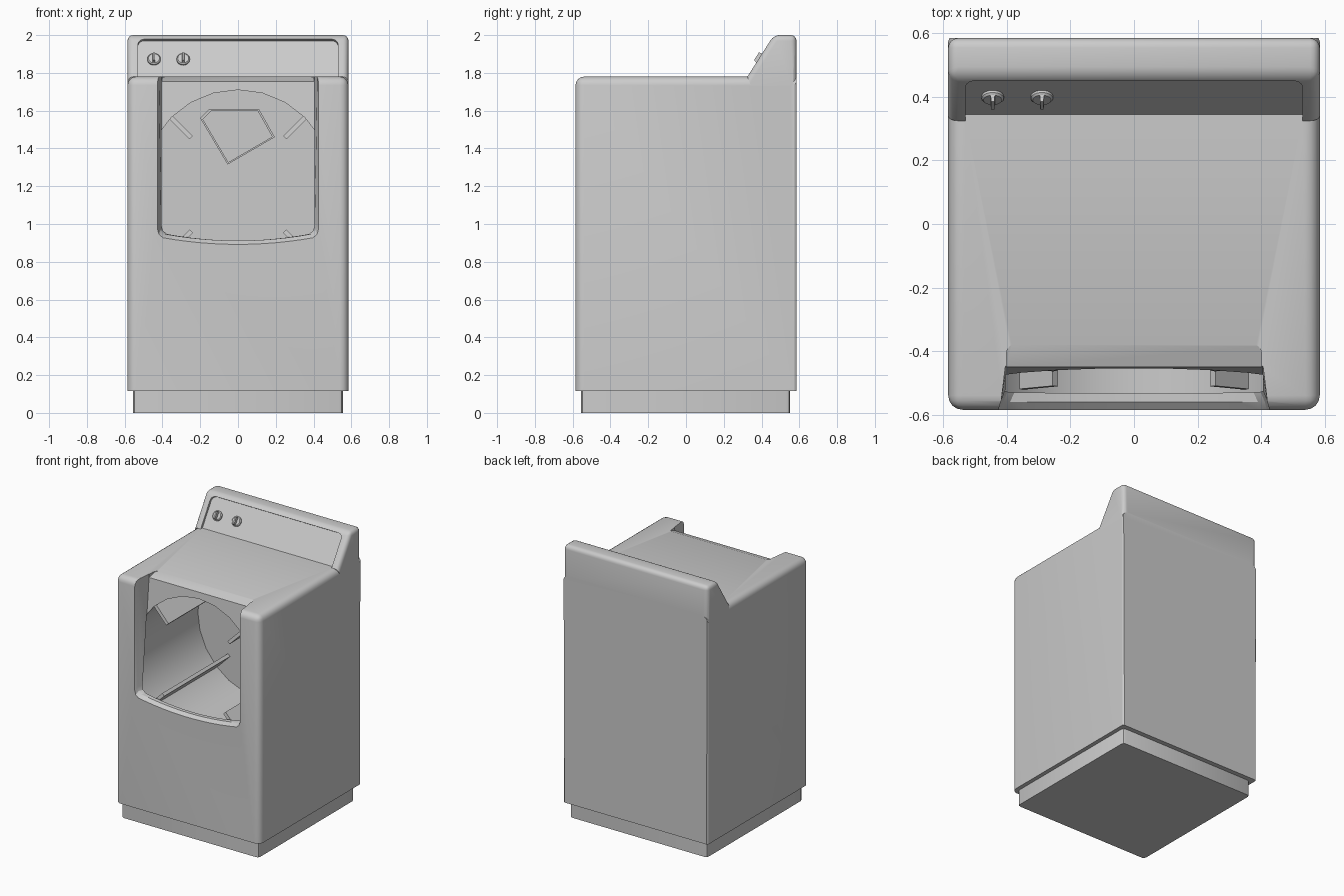
import bpy, bmesh, math
from mathutils import Vector

cube = bpy.data.objects.get("Cube")
if cube:
    bpy.data.objects.remove(cube, do_unlink=True)

grey = bpy.data.materials.new("light_grey_enamel")
grey.use_nodes = True
grey.diffuse_color = (0.6, 0.6, 0.6, 1)
grey.node_tree.nodes["Principled BSDF"].inputs["Base Color"].default_value = (0.6, 0.6, 0.6, 1)


def finish(name, bm):
    bmesh.ops.recalc_face_normals(bm, faces=bm.faces)
    me = bpy.data.meshes.new(name)
    bm.to_mesh(me)
    bm.free()
    me.materials.append(grey)
    ob = bpy.data.objects.new(name, me)
    bpy.context.collection.objects.link(ob)
    return ob


def loft(rings):
    """Closed solid through matching rings of points."""
    bm = bmesh.new()
    vs = [[bm.verts.new(p) for p in r] for r in rings]
    n = len(rings[0])
    for a, b in zip(vs, vs[1:]):
        for i in range(n):
            j = (i + 1) % n
            bm.faces.new((a[i], a[j], b[j], b[i]))
    bm.faces.new(vs[0])
    bm.faces.new(vs[-1])
    return bm


def prism_x(profile, hw):
    """Side profile (y, z) extruded across x."""
    return loft([[(x, y, z) for y, z in profile] for x in (-hw, hw)])


def box(x0, x1, y0, y1, z0, z1):
    return loft([[(x0, y0, z), (x1, y0, z), (x1, y1, z), (x0, y1, z)] for z in (z0, z1)])


def bevel(bm, rule, width, segments=4):
    edges = [e for e in bm.edges if rule((e.verts[0].co + e.verts[1].co) / 2,
                                         e.verts[0].co - e.verts[1].co)]
    bmesh.ops.bevel(bm, geom=edges, offset=width, segments=segments,
                    profile=0.5, affect='EDGES')


def boolean(ob, other, operation):
    other.hide_render = True
    mod = ob.modifiers.new("cut", 'BOOLEAN')
    mod.operation, mod.solver, mod.object = operation, 'EXACT', other
    bpy.context.view_layer.objects.active = ob
    bpy.ops.object.modifier_apply(modifier=mod.name)
    bpy.data.objects.remove(other, do_unlink=True)


def panel_y(z):
    """Leaning face at the back of the door recess."""
    return -0.45 - 0.08 * (1.755 - z) / 0.84


W = 0.585

# Cabinet body with rounded top and front corners
bm = box(-W, W, -W, W, 0.115, 1.78)
bevel(bm, lambda c, d: c.z > 1.7 and c.y < 0.5 or (abs(d.z) > 1 and c.y < 0), 0.045)
bevel(bm, lambda c, d: abs(d.z) > 1 and c.y > W - 0.01 and abs(c.x) > W - 0.01, 0.01, 1)
cabinet = finish("cabinet", bm)

# Rear console with sloping front
bm = prism_x([(0.345, 1.73), (0.325, 1.78), (0.465, 2.0), (W, 2.0), (W, 1.73)], W)
bevel(bm, lambda c, d: c.z > 1.8 and not (abs(d.x) < 0.01 and abs(d.z) < 0.01 and c.z < 1.9),
      0.03)
console = finish("console", bm)

# Sunken control panel
bm = prism_x([(0.294, 1.70), (0.466, 1.97), (0.366, 2.034), (0.194, 1.764)], 0.53)
bevel(bm, lambda c, d: c.z > 1.9 and abs(d.x) < 0.01, 0.035)
boolean(console, finish("panel_cutter", bm), 'DIFFERENCE')
boolean(cabinet, console, 'UNION')


# Door recess with bowed sill
def recess_outline(hw, dz):
    pts = [(-hw, 1.9), (-hw, 0.995 + dz), (-hw + 0.008, 0.965 + dz)]
    for i in range(13):
        t = i / 6 - 1
        pts.append((t * (hw - 0.03), 0.912 + dz + 0.035 * t * t))
    return pts + [(hw - 0.008, 0.965 + dz), (hw, 0.995 + dz), (hw, 1.9)]


rings = [[(x, -0.61, z) for x, z in recess_outline(0.433, -0.04)],
         [(x, -0.56, z) for x, z in recess_outline(0.42, 0.0)],
         [(x, panel_y(z), z) for x, z in recess_outline(0.405, 0.0)]]
boolean(cabinet, finish("recess_cutter", loft(rings)), 'DIFFERENCE')

# Shallow scoop leading from the top into the recess
scoop = [(-0.375, 1.782), (-0.452, 1.755), (-0.452, 1.9), (-0.375, 1.9)]
bm = prism_x(scoop, 0.402)
bevel(bm, lambda c, d: c.y > -0.38 and abs(d.z) > 0.05 and abs(c.x) > 0.4, 0.035)
boolean(cabinet, finish("scoop_cutter", bm), 'DIFFERENCE')

# Drum cavity
CZ, R, BACK = 1.21, 0.5, 0.25
circle = [(R * math.sin(a), CZ + R * math.cos(a))
          for a in (2 * math.pi * i / 24 for i in range(24))]
bm = loft([[(x, panel_y(z) - 0.003, z) for x, z in circle],
           [(x, BACK, z) for x, z in circle]])
boolean(cabinet, finish("drum_cutter", bm), 'DIFFERENCE')

# Plinth
bm = box(-0.555, 0.555, -0.555, 0.55, 0, 0.12)
bevel(bm, lambda c, d: abs(d.z) > 0.05, 0.02, 2)
finish("plinth", bm)

# Four drum fins on the diagonals
for i in range(4):
    a = math.pi / 4 + i * math.pi / 2
    u, v = Vector((math.cos(a), math.sin(a))), Vector((-math.sin(a), math.cos(a)))
    corners = [u * r + v * s for r, s in ((0.35, -0.012), (0.35, 0.012),
                                          (0.515, 0.012), (0.515, -0.012))]
    rings = [[(c.x, panel_y(CZ + c.y) + 0.015, CZ + c.y) for c in corners],
             [(c.x, BACK + 0.01, CZ + c.y) for c in corners]]
    finish(f"drum_fin_{i + 1}", loft(rings))

# Five-sided vent plate on the drum's back wall
plate = [(-0.2, 1.56), (-0.15, 1.61), (0.11, 1.61), (0.195, 1.46), (-0.055, 1.315)]
rings = [[(x * s, y, 1.49 + (z - 1.49) * s) for x, z in plate]
         for s, y in ((1, BACK + 0.005), (1, BACK - 0.015), (0.93, BACK - 0.015),
                      (0.93, BACK - 0.005))]
finish("vent_plate", loft(rings))

# Two control knobs, each a disc with a grip ridge
up, out = Vector((0, 0.537, 0.844)), Vector((0, -0.844, 0.537))
for name, x in (("left_dial", -0.29), ("right_dial", -0.445)):
    base = Vector((x, 0.402, 1.87))
    side = Vector((1, 0, 0))
    rings = [[base + out * h + (side * math.cos(t) + up * math.sin(t)) * r
              for t in (2 * math.pi * i / 24 for i in range(24))]
             for r, h in ((0.035, -0.005), (0.035, 0.008), (0.029, 0.014))]
    finish(name, loft(rings))
    rings = [[base + out * h + side * sx * w + up * sy * l
              for sx, sy in ((-1, -1), (1, -1), (1, 1), (-1, 1))]
             for w, l, h in ((0.008, 0.033, 0.0), (0.005, 0.024, 0.034))]
    finish(name + "_grip", loft(rings))

# Smooth rounded edges, keep creases sharp
bpy.ops.object.select_all(action='DESELECT')
for ob in bpy.context.scene.objects:
    if ob.type == 'MESH':
        ob.select_set(True)
        bpy.context.view_layer.objects.active = ob
bpy.ops.object.shade_smooth_by_angle(angle=math.radians(30))
